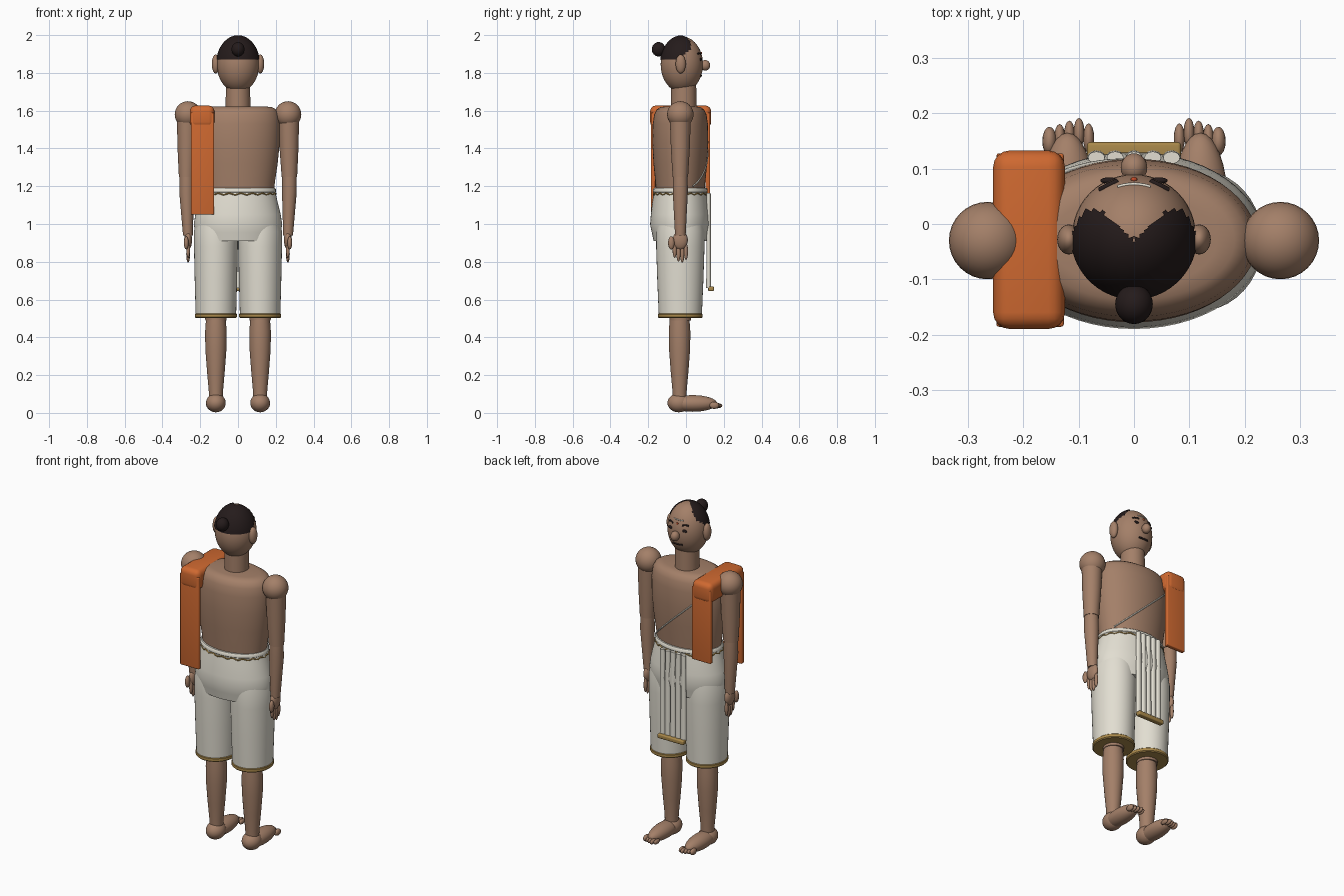
import bpy, bmesh, math
from mathutils import Vector

cube = bpy.data.objects.get("Cube")
if cube:
    bpy.data.objects.remove(cube, do_unlink=True)


def material(name, r, g, b):
    m = bpy.data.materials.new(name)
    m.use_nodes = True
    m.diffuse_color = (r, g, b, 1)
    m.node_tree.nodes["Principled BSDF"].inputs["Base Color"].default_value = (r, g, b, 1)
    return m


SKIN = material("skin brown", 0.37, 0.215, 0.14)
HAIR = material("hair black", 0.018, 0.011, 0.011)
CLOTH = material("ivory cloth", 0.76, 0.73, 0.64)
GOLD = material("gold trim", 0.4, 0.25, 0.07)
ORANGE = material("orange cloth", 0.62, 0.14, 0.03)
RED = material("red mark", 0.55, 0.07, 0.02)
BACK = -0.03  # common depth of the body axis


def finish(name, bm, mat, angle=40):
    bmesh.ops.recalc_face_normals(bm, faces=bm.faces)
    me = bpy.data.meshes.new(name)
    bm.to_mesh(me)
    bm.free()
    ob = bpy.data.objects.new(name, me)
    bpy.context.collection.objects.link(ob)
    me.materials.append(mat)
    bpy.ops.object.select_all(action="DESELECT")
    ob.select_set(True)
    bpy.context.view_layer.objects.active = ob
    bpy.ops.object.shade_smooth_by_angle(angle=math.radians(angle))
    return ob


def ellipsoid(name, loc, radii, mat, seg=32, keep=None):
    bm = bmesh.new()
    bmesh.ops.create_uvsphere(bm, u_segments=seg, v_segments=seg // 2, radius=1)
    for v in bm.verts:
        v.co = Vector(loc) + Vector([c * r for c, r in zip(v.co, radii)])
    if keep:
        drop = [f for f in bm.faces if not keep(f.calc_center_median())]
        bmesh.ops.delete(bm, geom=drop, context="FACES")
    return finish(name, bm, mat)


def loft(name, rings, mat, seg=40):
    """Capped stack of ellipses, each given as (x, y, z, rx, ry)."""
    bm = bmesh.new()
    loops = []
    for x, y, z, rx, ry in rings:
        turn = [2 * math.pi * i / seg for i in range(seg)]
        loops.append([bm.verts.new((x + rx * math.cos(a), y + ry * math.sin(a), z)) for a in turn])
    for a, b in zip(loops, loops[1:]):
        for i in range(seg):
            j = (i + 1) % seg
            bm.faces.new((a[i], a[j], b[j], b[i]))
    bm.faces.new(loops[0])
    bm.faces.new(loops[-1])
    return finish(name, bm, mat)


def box(name, lo, hi, mat, bevel=0.0):
    bm = bmesh.new()
    bmesh.ops.create_cube(bm, size=1)
    for v in bm.verts:
        v.co = [(a + b) / 2 + c * (b - a) for a, b, c in zip(lo, hi, v.co)]
    if bevel:
        bmesh.ops.bevel(bm, geom=bm.edges[:], offset=bevel, segments=4, profile=0.5, affect="EDGES")
    return finish(name, bm, mat)


def cord(name, points, radius, mat, closed=False):
    cu = bpy.data.curves.new(name, "CURVE")
    cu.dimensions = "3D"
    cu.bevel_depth = radius
    cu.bevel_resolution = 2
    cu.use_fill_caps = True
    sp = cu.splines.new("POLY")
    sp.points.add(len(points) - 1)
    for p, q in zip(sp.points, points):
        p.co = (*q, 1)
    sp.use_cyclic_u = closed
    cu.materials.append(mat)
    ob = bpy.data.objects.new(name, cu)
    bpy.context.collection.objects.link(ob)
    return ob


# Head, hair and face
HEAD, HR = Vector((0, -0.022, 1.845)), Vector((0.112, 0.112, 0.148))


def on_face(x, z, lift=0.0):
    k = 1 - ((x - HEAD.x) / HR.x) ** 2 - ((z - HEAD.z) / HR.z) ** 2
    return (x, HEAD.y + HR.y * math.sqrt(max(k, 0)) + lift, z)


def hairline(p):
    front = -0.03 + 0.055 * min(1, abs(p.x) / 0.06)
    return p.y < front and p.z > 1.877 + max(0, p.y + 0.03) * 0.9


ellipsoid("head", HEAD, HR, SKIN, 48)
ellipsoid("hair", HEAD, HR * 1.04, HAIR, 72, hairline)
ellipsoid("hair_bun", (0, -0.145, 1.925), (0.034, 0.036, 0.038), HAIR)
ellipsoid("nose", on_face(0, 1.84, 0.012), (0.024, 0.026, 0.028), SKIN)
loft("neck", [(0, -0.012, 1.58, 0.066, 0.068), (0, -0.012, 1.74, 0.064, 0.066)], SKIN)
cord("mouth", [on_face(x / 100, 1.785 + 0.00015 * x * x) for x in range(-3, 4)], 0.005, HAIR)
cord("forehead_line", [on_face(x / 100, 1.925) for x in range(-3, 4)], 0.003, CLOTH)
ellipsoid("forehead_dot", on_face(0, 1.905), (0.006, 0.005, 0.006), RED, 16)
for side, s in (("left", 1), ("right", -1)):
    ellipsoid(side + "_ear", (s * 0.118, -0.028, 1.847), (0.021, 0.027, 0.05), SKIN)
    ellipsoid(side + "_eye", on_face(s * 0.045, 1.872), (0.016, 0.006, 0.008), HAIR, 20)
    brow = [on_face(s * (0.03 + 0.008 * i), 1.9 + 0.002 * i * (4 - i) / 2) for i in range(5)]
    cord(side + "_eyebrow", brow, 0.005, HAIR)

# Torso, rounded over the shoulders
loft("torso", [(0, BACK, z, rx, ry) for z, rx, ry in (
    (1.12, 0.185, 0.125), (1.22, 0.195, 0.132), (1.32, 0.21, 0.142), (1.43, 0.221, 0.148),
    (1.53, 0.223, 0.146), (1.58, 0.216, 0.138), (1.605, 0.203, 0.126), (1.618, 0.182, 0.108),
    (1.622, 0.15, 0.085))], SKIN, 56)

# Arms and hands
for side, s in (("left", 1), ("right", -1)):
    ellipsoid(side + "_shoulder", (s * 0.265, BACK, 1.58), (0.07, 0.07, 0.07), SKIN)
    loft(side + "_upper_arm", [(s * 0.268, BACK, 1.58, 0.056, 0.056), (s * 0.27, BACK, 1.4, 0.05, 0.05),
                               (s * 0.272, BACK, 1.25, 0.041, 0.041)], SKIN, 28)
    loft(side + "_forearm", [(s * 0.272, BACK, 1.265, 0.038, 0.038), (s * 0.272, BACK, 1.17, 0.039, 0.04),
                             (s * 0.265, BACK, 0.94, 0.026, 0.028)], SKIN, 28)
    ellipsoid(side + "_palm", (s * 0.264, BACK, 0.915), (0.021, 0.04, 0.05), SKIN, 24)
    for i, low in enumerate((0.82, 0.8, 0.795, 0.81)):
        y = BACK - 0.03 + 0.02 * i
        ellipsoid(f"{side}_finger_{i + 1}", (s * 0.264, y, low + 0.045), (0.01, 0.011, 0.045), SKIN, 16)
    ellipsoid(side + "_thumb", (s * 0.274, BACK - 0.048, 0.9), (0.013, 0.017, 0.035), SKIN, 16)

# Lower garment: hips, trouser legs and hems
loft("garment_hips", [(0, BACK, z, rx, ry) for z, rx, ry in (
    (0.91, 0.215, 0.142), (0.955, 0.226, 0.151), (0.998, 0.234, 0.16), (1.05, 0.226, 0.156),
    (1.12, 0.209, 0.148), (1.17, 0.198, 0.14))], CLOTH, 56)
loft("waistband", [(0, BACK, z, r, r - 0.055) for z, r in (
    (1.165, 0.195), (1.17, 0.2), (1.184, 0.2), (1.19, 0.195))], CLOTH, 56)
wave = [2 * math.pi * i / 160 for i in range(160)]
cord("waist_trim", [(0.199 * math.cos(a), BACK + 0.142 * math.sin(a), 1.159 + 0.004 * math.sin(20 * a))
                    for a in wave], 0.004, GOLD, True)
for side, s in (("left", 1), ("right", -1)):
    x = s * 0.117
    loft(side + "_trouser_leg", [(x, BACK, z, rx, ry) for z, rx, ry in (
        (0.515, 0.107, 0.114), (0.7, 0.112, 0.122), (0.88, 0.116, 0.128), (0.96, 0.116, 0.128),
        (1.02, 0.104, 0.12))], CLOTH)
    loft(side + "_hem", [(x, BACK, z, r, r + 0.007) for z, r in (
        (0.502, 0.106), (0.507, 0.111), (0.522, 0.111), (0.527, 0.106))], GOLD)
    # Lower legs and feet
    loft(side + "_thigh_end", [(x, BACK, 0.488, 0.056, 0.056), (x, BACK, 0.56, 0.06, 0.06)], SKIN, 32)
    loft(side + "_shin", [(x, BACK - 0.004, z, r, r) for z, r in (
        (0.06, 0.036), (0.12, 0.038), (0.22, 0.047), (0.34, 0.056), (0.43, 0.057), (0.5, 0.052))], SKIN, 32)
    ellipsoid(side + "_heel", (x, BACK - 0.008, 0.053), (0.052, 0.06, 0.05), SKIN)
    ellipsoid(side + "_foot", (s * 0.12, 0.035, 0.05), (0.05, 0.13, 0.044), SKIN)
    for i, tip in enumerate((0.182, 0.192, 0.187, 0.181)):
        ellipsoid(f"{side}_toe_{i + 1}", (s * (0.082 + 0.0175 * i), tip - 0.027, 0.038),
                  (0.01, 0.027, 0.014), SKIN, 16)
    ellipsoid(side + "_outer_toe", (s * 0.153, 0.15, 0.04), (0.013, 0.026, 0.019), SKIN, 16)

# Pleated front panel with gold edge
for i in range(5):
    x = -0.068 + 0.034 * i
    loft(f"pleat_{i + 1}", [(x, 0.12, 0.66, 0.017, 0.013), (x, 0.12, 1.165, 0.015, 0.011)], CLOTH, 20)
box("pleat_edge", (-0.085, 0.117, 0.645), (0.085, 0.148, 0.67), GOLD, 0.006)

# Shoulder cloth draped front and back
box("shoulder_cloth_top", (-0.255, -0.19, 1.51), (-0.125, 0.133, 1.627), ORANGE, 0.03)
box("shoulder_cloth_back", (-0.249, -0.186, 1.05), (-0.127, -0.162, 1.59), ORANGE, 0.005)
box("shoulder_cloth_front", (-0.249, 0.103, 1.16), (-0.127, 0.128, 1.59), ORANGE, 0.005)

# Thin cord slung across the chest
slung = []
for i in range(25):
    t = i / 24
    x, z = -0.14 + 0.31 * t, 1.49 - 0.29 * t
    rx, ry = 0.193 + 0.1 * (z - 1.2), 0.131 + 0.058 * (z - 1.2)
    slung.append((x, BACK + 0.004 + ry * math.sqrt(1 - (x / rx) ** 2), z))
cord("chest_cord", slung, 0.004, CLOTH)
